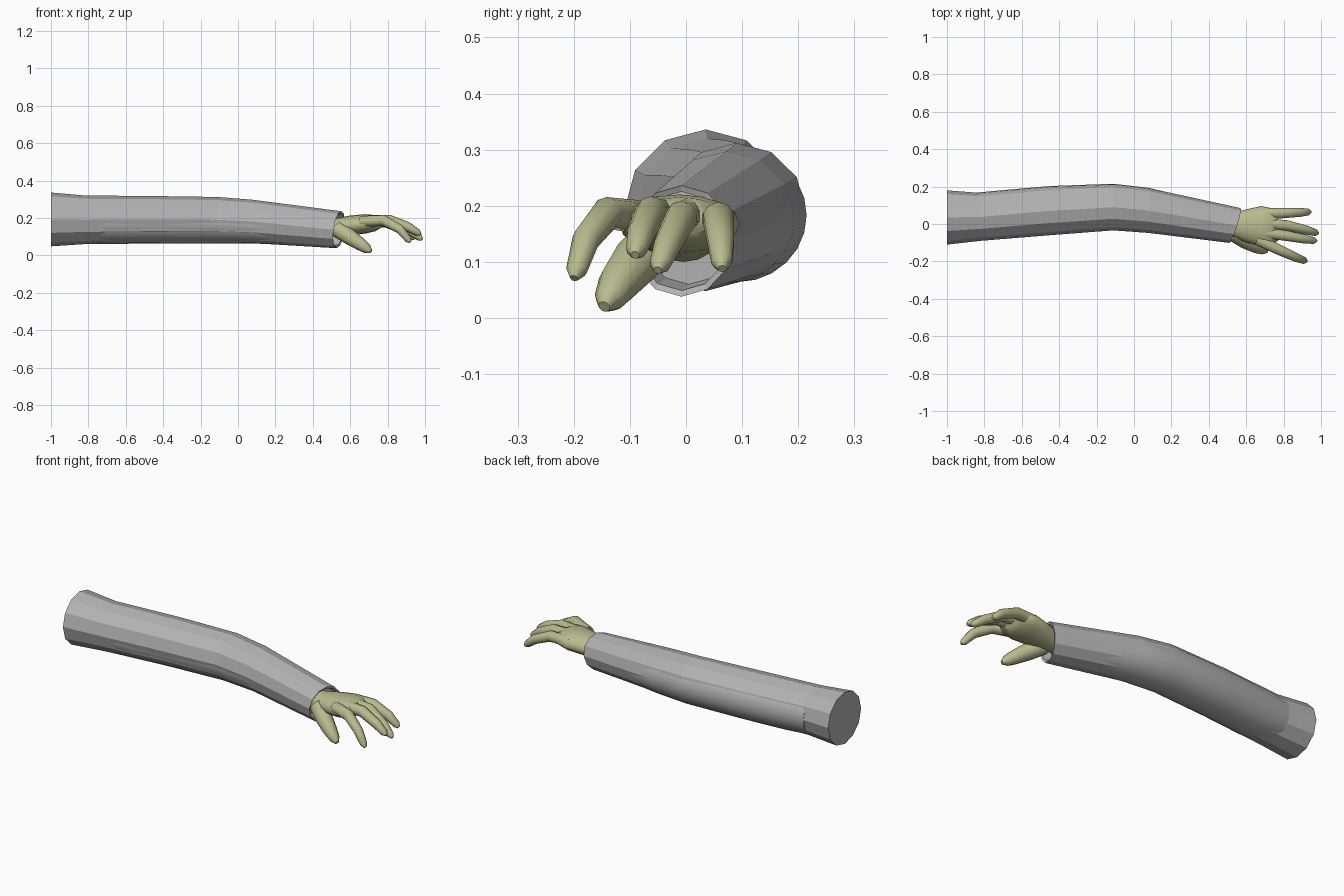
import bpy, bmesh
from math import sin, cos, pi, radians
from mathutils import Vector

cube = bpy.data.objects.get("Cube")
if cube:
    bpy.data.objects.remove(cube, do_unlink=True)


def material(name, rgb):
    m = bpy.data.materials.new(name)
    m.use_nodes = True
    m.diffuse_color = (*rgb, 1)
    m.node_tree.nodes["Principled BSDF"].inputs["Base Color"].default_value = (*rgb, 1)
    return m


grey = material("sleeve grey", (0.45, 0.45, 0.45))
green = material("pale green skin", (0.47, 0.50, 0.27))


def loft(name, stations, sides, mat, smooth=None, follow=False):
    """Skin elliptical rings; a station is x, y, z, half width, half height, slant."""
    bm = bmesh.new()
    centres = [Vector(s[:3]) for s in stations]
    rings = []
    for i, s in enumerate(stations):
        side, up = Vector((0, 1, 0)), Vector((0, 0, 1))
        if follow:
            t = centres[min(i + 1, len(centres) - 1)] - centres[max(i - 1, 0)]
            side = up.cross(t).normalized()
            up = t.cross(side).normalized()
        slant = s[5] if len(s) > 5 else 0
        ring = []
        for k in range(sides):
            a = 2 * pi * k / sides
            p = centres[i] + side * s[3] * sin(a) + up * s[4] * cos(a)
            p.x += slant * (sin(a) + 0.4 * cos(a))
            ring.append(bm.verts.new(p))
        rings.append(ring)
    for a, b in zip(rings, rings[1:]):
        for k in range(sides):
            n = (k + 1) % sides
            bm.faces.new((a[k], a[n], b[n], b[k]))
    bm.faces.new(rings[0])
    bm.faces.new(rings[-1])
    bmesh.ops.recalc_face_normals(bm, faces=bm.faces)
    mesh = bpy.data.meshes.new(name)
    bm.to_mesh(mesh)
    bm.free()
    mesh.materials.append(mat)
    ob = bpy.data.objects.new(name, mesh)
    bpy.context.collection.objects.link(ob)
    if smooth:
        bpy.ops.object.select_all(action='DESELECT')
        ob.select_set(True)
        bpy.context.view_layer.objects.active = ob
        bpy.ops.object.shade_smooth_by_angle(angle=radians(smooth))
    return ob


# Faceted sleeve, folded back inside at the cuff
loft("sleeve", [
    (-1.0, 0.035, 0.192, 0.145, 0.144),
    (-0.82, 0.038, 0.19, 0.128, 0.13),
    (-0.45, 0.07, 0.192, 0.13, 0.125),
    (-0.11, 0.09, 0.19, 0.124, 0.122),
    (0.08, 0.072, 0.181, 0.12, 0.116),
    (0.54, -0.008, 0.137, 0.093, 0.099, 0.03),
    (0.535, -0.008, 0.137, 0.083, 0.088, 0.03),
    (0.46, 0.005, 0.145, 0.082, 0.085),
], 12, grey)

# Rounded arm that swells through the sleeve facets, most of all at the back
loft("arm_swell", [
    (-0.84, 0.044, 0.186, 0.124, 0.118),
    (-0.7, 0.052, 0.183, 0.129, 0.122),
    (-0.45, 0.074, 0.185, 0.129, 0.122),
    (-0.11, 0.092, 0.183, 0.123, 0.119),
    (0.08, 0.074, 0.176, 0.119, 0.113),
    (0.44, 0.011, 0.147, 0.093, 0.095),
], 24, grey, 40)

# Palm, from wrist to knuckles
loft("palm", [
    (0.45, -0.005, 0.145, 0.055, 0.045),
    (0.53, -0.005, 0.15, 0.066, 0.05),
    (0.6, -0.01, 0.16, 0.088, 0.053),
    (0.68, -0.012, 0.168, 0.108, 0.052),
    (0.735, -0.015, 0.172, 0.1, 0.043),
    (0.77, -0.015, 0.172, 0.075, 0.022),
], 16, green, 60)

# Fingers: knuckle, two joints and tip
fingers = {
    "index_finger": [(0.66, -0.085, 0.18), (0.78, -0.14, 0.187), (0.865, -0.178, 0.14), (0.91, -0.195, 0.085)],
    "middle_finger": [(0.67, -0.045, 0.185), (0.81, -0.062, 0.188), (0.91, -0.08, 0.152), (0.96, -0.088, 0.122)],
    "ring_finger": [(0.67, 0.005, 0.185), (0.82, -0.008, 0.18), (0.92, -0.032, 0.132), (0.97, -0.046, 0.096)],
    "little_finger": [(0.67, 0.055, 0.175), (0.79, 0.058, 0.178), (0.885, 0.062, 0.137), (0.93, 0.064, 0.1)],
}
thumb = [(0.53, -0.05, 0.14), (0.595, -0.09, 0.1), (0.655, -0.122, 0.06), (0.69, -0.137, 0.035)]


def digit(name, points, radii):
    pts = [Vector(p) for p in points]
    pts.append(pts[-1] + (pts[-1] - pts[-2]).normalized() * radii[3])
    stations = [(*p, r, r) for p, r in zip(pts, (*radii, radii[3] * 0.4))]
    loft(name, stations, 10, green, 60, follow=True)


for name, pts in fingers.items():
    digit(name, pts, (0.03, 0.029, 0.025, 0.019))
digit("thumb", thumb, (0.045, 0.044, 0.036, 0.027))
